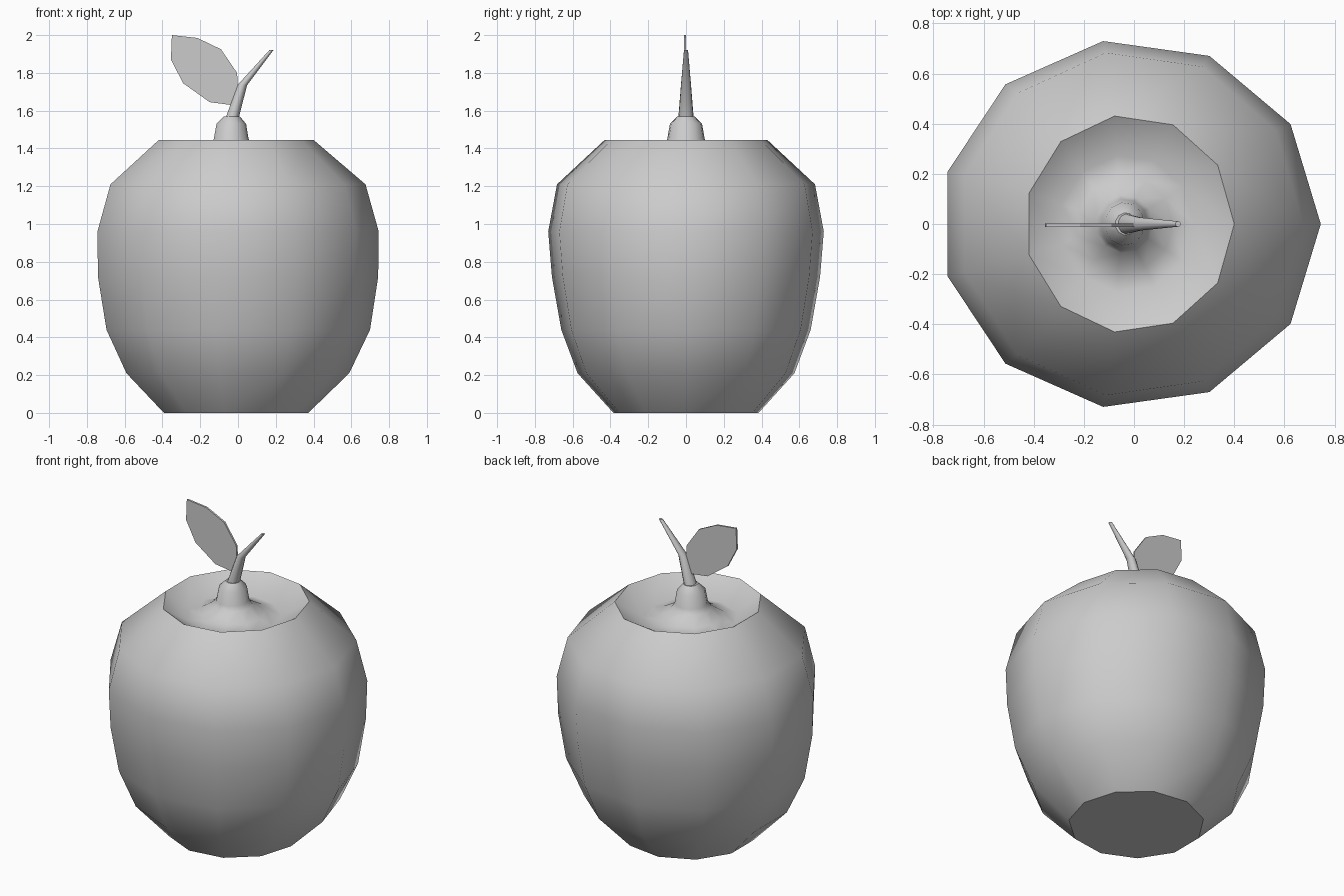
import bpy
import bmesh
from math import sin, cos, tau

cube = bpy.data.objects.get("Cube")
if cube:
    bpy.data.objects.remove(cube, do_unlink=True)

SIDES = 11

grey = bpy.data.materials.new("plain grey")
grey.use_nodes = True
colour = (0.6, 0.6, 0.6, 1)
grey.diffuse_color = colour
grey.node_tree.nodes["Principled BSDF"].inputs["Base Color"].default_value = colour


def add_object(name, bm):
    mesh = bpy.data.meshes.new(name)
    bm.to_mesh(mesh)
    bm.free()
    mesh.materials.append(grey)
    obj = bpy.data.objects.new(name, mesh)
    bpy.context.collection.objects.link(obj)
    return obj


def loft(name, rings, cap_start=False, cap_end=False):
    """Smooth skin through elliptical rings given as (z, centre x, radius x, radius y)."""
    bm = bmesh.new()
    loops = []
    for z, cx, rx, ry in rings:
        angles = [tau * i / SIDES for i in range(SIDES)]
        loops.append([bm.verts.new((cx + rx * cos(a), ry * sin(a), z)) for a in angles])
    for low, high in zip(loops, loops[1:]):
        for i in range(SIDES):
            j = (i + 1) % SIDES
            bm.faces.new((low[i], low[j], high[j], high[i])).smooth = True
    if cap_start:
        bm.faces.new(loops[0][::-1])
    if cap_end:
        bm.faces.new(loops[-1])
    return add_object(name, bm)


# Outer skin with a flat base
loft("fruit_skin", [
    (0.00, -0.018, 0.39, 0.388),
    (0.21, -0.013, 0.602, 0.58),
    (0.44, -0.013, 0.712, 0.667),
    (0.72, -0.015, 0.757, 0.717),
    (0.96, -0.015, 0.76, 0.737),
    (1.21, -0.014, 0.689, 0.69),
    (1.445, -0.018, 0.418, 0.435),
], cap_start=True)

# Hollow in the top, rising into the knob around the stem
loft("top_hollow", [
    (1.445, -0.018, 0.418, 0.435),
    (1.35, -0.03, 0.27, 0.275),
    (1.375, -0.035, 0.19, 0.19),
    (1.42, -0.038, 0.115, 0.115),
    (1.45, -0.038, 0.094, 0.1),
    (1.53, -0.037, 0.08, 0.086),
    (1.57, -0.033, 0.042, 0.045),
], cap_end=True)

# Bent, tapering stem
loft("stem", [
    (1.55, -0.035, 0.036, 0.042),
    (1.735, 0.022, 0.026, 0.027),
    (1.92, 0.176, 0.011, 0.011),
], cap_start=True, cap_end=True)

# Thin flat leaf
outline = [(-0.35, 2.0), (-0.355, 1.87), (-0.29, 1.745), (-0.15, 1.645), (-0.035, 1.63),
           (0.0, 1.72), (-0.005, 1.80), (-0.09, 1.925), (-0.215, 1.985)]
bm = bmesh.new()
face = bm.faces.new([bm.verts.new((x, -0.011, z)) for x, z in outline])
grown = bmesh.ops.extrude_face_region(bm, geom=[face], use_keep_orig=True)
back = [v for v in grown["geom"] if isinstance(v, bmesh.types.BMVert)]
bmesh.ops.translate(bm, verts=back, vec=(0, 0.012, 0))
bmesh.ops.recalc_face_normals(bm, faces=bm.faces)
add_object("leaf", bm)
